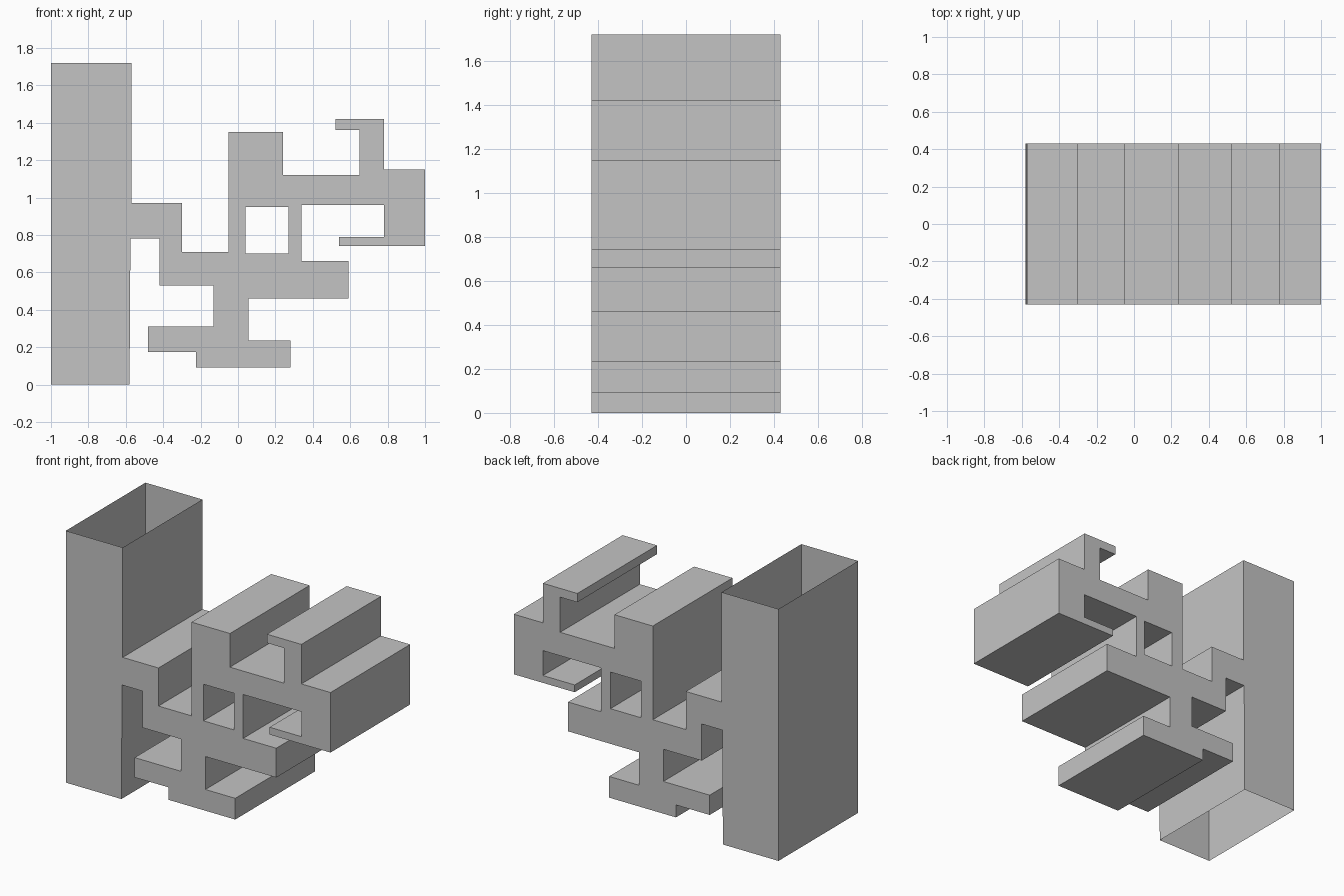
import bpy
import bmesh
from mathutils import Vector

default_cube = bpy.data.objects.get("Cube")
if default_cube:
    bpy.data.objects.remove(default_cube, do_unlink=True)

HALF_DEPTH = 0.43


def make_material(name, colour):
    material = bpy.data.materials.new(name)
    material.use_nodes = True
    material.diffuse_color = colour
    shader = next(n for n in material.node_tree.nodes if n.type == "BSDF_PRINCIPLED")
    shader.inputs["Base Color"].default_value = colour
    return material


def stepped_path(x, z, moves):
    """Walk a right-angled outline: moves alternate between a new z and a new x."""
    points = [(x, z)]
    for index, value in enumerate(moves):
        if index % 2:
            x = value
        else:
            z = value
        points.append((x, z))
    return points


def add_loop(bm, points):
    """Add a closed ring of edges on the front plane."""
    verts = [bm.verts.new((x, -HALF_DEPTH, z)) for x, z in points]
    for first, second in zip(verts, verts[1:] + verts[:1]):
        bm.edges.new((first, second))


# Outer outline, clockwise from the foot of the tall hollow column
outline = stepped_path(-1, 0, [
    1.72, -.57, .97, -.3,               # column top and connecting arm
    .71, -.05, 1.35, .24,               # upright block
    1.12, .65, 1.36, .52, 1.42, .78,    # upper hook
    1.15, 1, .74, .54, .79, .78,        # end block and lower lip
    .96, .34, .66, .59, .46, .055,      # stem and middle shelf
    .235, .28, .09, -.225, .175, -.48,  # lower foot
    .31, -.13, .53, -.42, .78, -.575,   # back up to the column
])
outline.append((-.58, 0))

# Square window through the middle
window = stepped_path(.04, .7, [.95, .27, .7])

bm = bmesh.new()
add_loop(bm, outline)
add_loop(bm, window)
bmesh.ops.triangle_fill(bm, edges=bm.edges[:], use_beauty=True)

# Extrude the flat profile from front to back
extruded = bmesh.ops.extrude_face_region(bm, geom=bm.faces[:], use_keep_orig=True)
back_verts = [g for g in extruded["geom"] if isinstance(g, bmesh.types.BMVert)]
bmesh.ops.translate(bm, verts=back_verts, vec=Vector((0, 2 * HALF_DEPTH, 0)))
bmesh.ops.recalc_face_normals(bm, faces=bm.faces[:])

# Open both ends of the column
bm.normal_update()
ends = [f for f in bm.faces
        if abs(f.normal.z) > .9 and f.calc_center_median().x < -.7]
bmesh.ops.delete(bm, geom=ends, context="FACES")

mesh = bpy.data.meshes.new("stepped_profile")
bm.to_mesh(mesh)
bm.free()
mesh.materials.append(make_material("plain grey", (.55, .55, .55, 1)))
profile = bpy.data.objects.new("stepped_profile", mesh)
bpy.context.collection.objects.link(profile)
